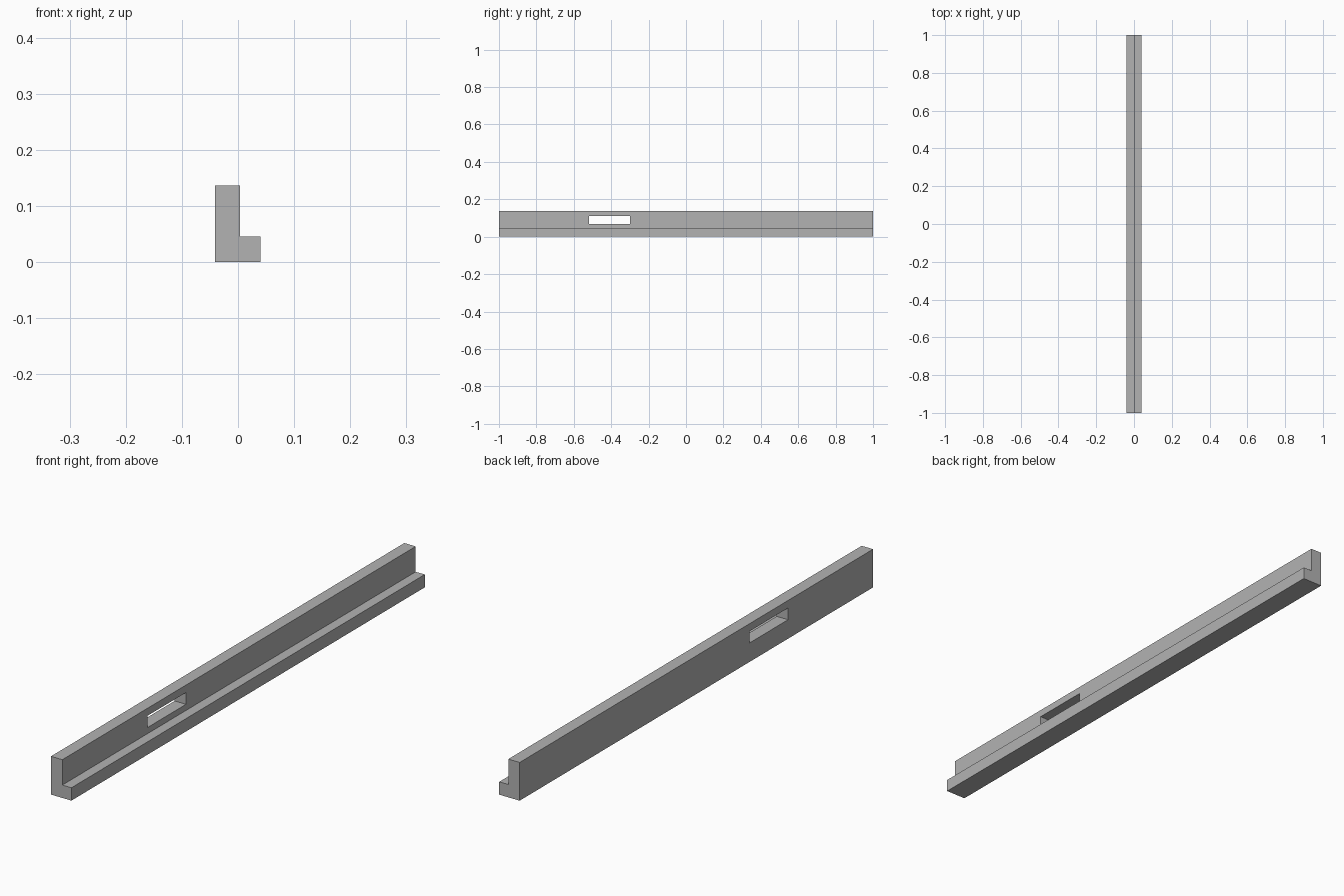
import bpy
import bmesh

if "Cube" in bpy.data.objects:
    bpy.data.objects.remove(bpy.data.objects["Cube"])

# One plain grey material
grey = bpy.data.materials.new("plain_grey")
grey.diffuse_color = (0.45, 0.45, 0.45, 1.0)
grey.use_nodes = True
grey.node_tree.nodes["Principled BSDF"].inputs["Base Color"].default_value = grey.diffuse_color


def extruded(name, profile, axis, start, end):
    """Extrude a closed 2D profile along x (profile in y, z) or y (profile in x, z)."""
    bm = bmesh.new()
    if axis == "y":
        points = [(a, start, b) for a, b in profile]
        offset = (0, end - start, 0)
    else:
        points = [(start, a, b) for a, b in profile]
        offset = (end - start, 0, 0)
    face = bm.faces.new([bm.verts.new(p) for p in points])
    result = bmesh.ops.extrude_face_region(bm, geom=[face], use_keep_orig=True)
    moved = [v for v in result["geom"] if isinstance(v, bmesh.types.BMVert)]
    bmesh.ops.translate(bm, verts=moved, vec=offset)
    bmesh.ops.recalc_face_normals(bm, faces=bm.faces)
    mesh = bpy.data.meshes.new(name)
    bm.to_mesh(mesh)
    bm.free()
    mesh.materials.append(grey)
    obj = bpy.data.objects.new(name, mesh)
    bpy.context.collection.objects.link(obj)
    return obj


# L-shaped rail: tall wall with a low ledge on its right
rail = extruded("rail", [(-0.041, 0), (0.04, 0), (0.04, 0.046), (0.004, 0.046),
                         (0.004, 0.137), (-0.041, 0.137)], "y", -1.0, 1.0)

# Rectangular slot through the wall
cutter = extruded("slot_cutter", [(-0.519, 0.068), (-0.3, 0.068),
                                  (-0.3, 0.11), (-0.519, 0.11)], "x", -0.1, 0.1)
slot = rail.modifiers.new("slot", "BOOLEAN")
slot.operation = "DIFFERENCE"
slot.solver = "EXACT"
slot.object = cutter
cutter.hide_render = True
cutter.hide_set(True)
